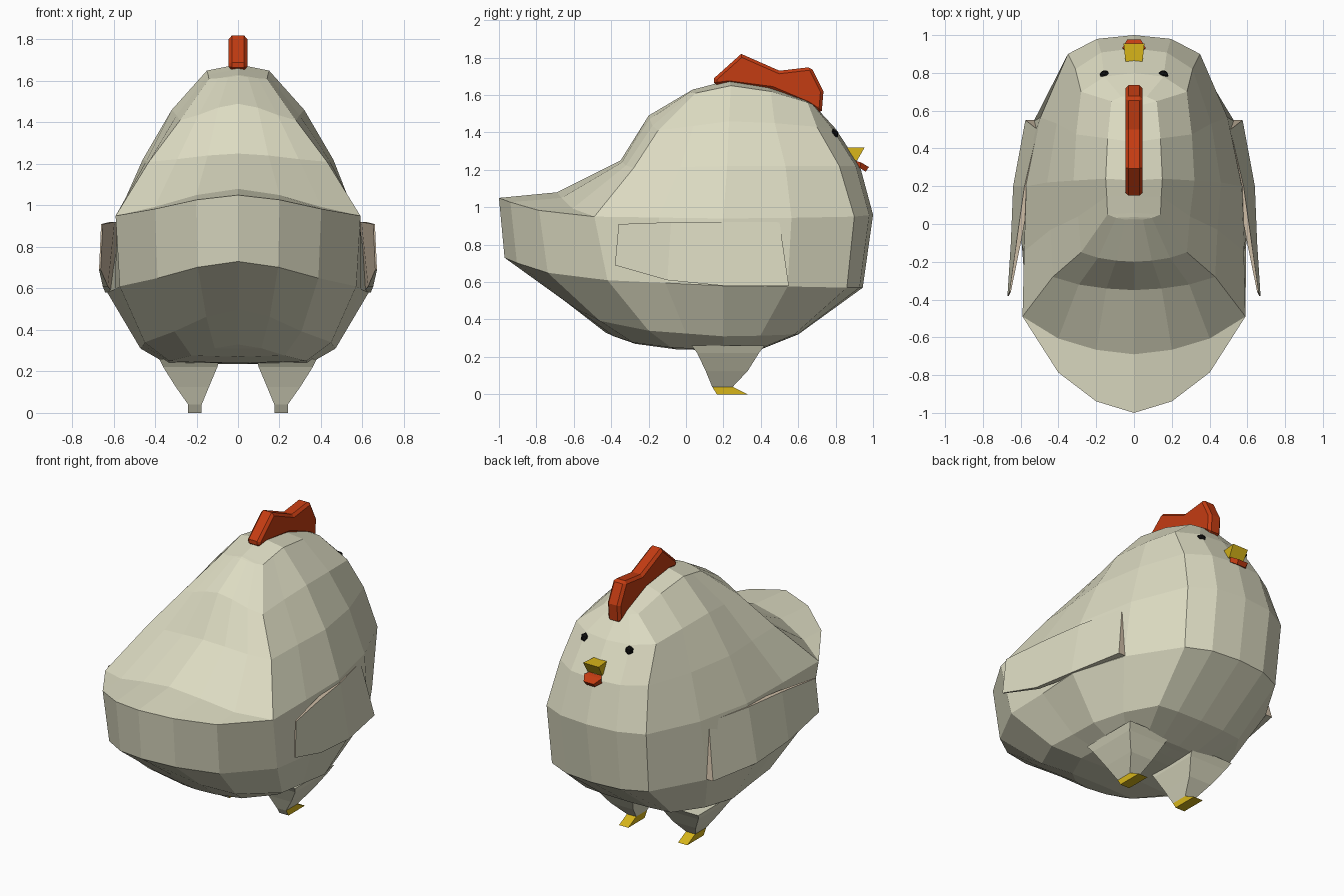
import bpy, bmesh
from mathutils import Vector

if "Cube" in bpy.data.objects:
    bpy.data.objects.remove(bpy.data.objects["Cube"])


def material(name, rgb):
    m = bpy.data.materials.new(name)
    m.diffuse_color = (*rgb, 1)
    m.use_nodes = True
    m.node_tree.nodes["Principled BSDF"].inputs["Base Color"].default_value = m.diffuse_color
    return m


CREAM = material("cream_feathers", (0.72, 0.71, 0.54))
BEIGE = material("beige_underwing", (0.62, 0.51, 0.38))
RED = material("comb_red", (0.55, 0.045, 0.006))
YELLOW = material("beak_yellow", (0.68, 0.46, 0.01))
BLACK = material("eye_black", (0.004, 0.004, 0.004))


def finish(name, bm, mats, rule=None):
    """Clean the mesh, colour faces by rule and link the object."""
    bmesh.ops.remove_doubles(bm, verts=bm.verts, dist=0.0005)
    bmesh.ops.recalc_face_normals(bm, faces=bm.faces)
    bm.normal_update()
    if rule:
        for f in bm.faces:
            f.material_index = rule(f)
    me = bpy.data.meshes.new(name)
    bm.to_mesh(me)
    bm.free()
    ob = bpy.data.objects.new(name, me)
    for m in mats:
        me.materials.append(m)
    bpy.context.collection.objects.link(ob)
    return ob


def loft(name, rings, mats, closed=True, caps=True, rule=None):
    """Join rings of equal point count with quads."""
    bm = bmesh.new()
    rows = [[bm.verts.new(p) for p in r] for r in rings]
    n = len(rows[0])
    for a, b in zip(rows, rows[1:]):
        for i in range(n):
            j = (i + 1) % n
            bm.faces.new((a[i], a[j], b[j], b[i]))
    if caps:
        bm.faces.new(rows[0])
        bm.faces.new(rows[-1])
    return finish(name, bm, mats, rule)


def prism(name, outline, half_front, half_back, mats):
    """Side outline (y, z) widened along x, tapering from back to front."""
    y0, y1 = min(p[0] for p in outline), max(p[0] for p in outline)

    def side(s):
        return [(s * (half_back + (half_front - half_back) * (y - y0) / (y1 - y0)), y, z)
                for y, z in outline]
    return loft(name, [side(-1), side(1)], mats)


def mix(a, b, tx, ty, tz):
    return Vector((a.x + (b.x - a.x) * tx, a.y + (b.y - a.y) * ty, a.z + (b.z - a.z) * tz))


def body_ring(front, corner, side, rear_corner, rear):
    """Full ring from five guide points, rounded between them and mirrored."""
    f, r = Vector((0, *front)), Vector((0, *rear))
    c, s, b = Vector(corner), Vector(side), Vector(rear_corner)
    half = [f, mix(f, c, 0.56, 0.2, 0.2), c, mix(c, s, 0.66, 0.48, 0.66), s,
            mix(s, b, 0.6, 0.5, 0.5), b, mix(b, r, 0.32, 0.58, 0.33),
            mix(b, r, 0.66, 0.88, 0.77), r]
    return half + [Vector((-p.x, p.y, p.z)) for p in half[-2:0:-1]]


# Body, from the belly ridge up to the crown ridge
belly = [
    ((0.40, 0.24), (0, 0.35, 0.24), (0, 0.2, 0.235), (0, -0.05, 0.24), (-0.43, 0.33)),
    ((0.40, 0.24), (0.22, 0.38, 0.24), (0.34, 0.2, 0.235), (0.33, -0.08, 0.25), (-0.43, 0.33)),
    ((0.60, 0.32), (0.30, 0.58, 0.32), (0.47, 0.2, 0.31), (0.45, -0.2, 0.34), (-0.65, 0.50)),
    ((0.945, 0.57), (0.34, 0.86, 0.57), (0.63, 0.2, 0.58), (0.57, -0.42, 0.61), (-0.97, 0.73)),
]
middle = ((1.0, 0.96), (0.35, 0.9, 0.95), (0.57, 0.2, 0.94), (0.59, -0.49, 0.95), (-1.0, 1.05))
tail_top = middle[:4] + ((-0.69, 1.08),)
crown = [
    ((0.93, 1.22), (0.31, 0.82, 1.22), (0.46, 0.22, 1.22), (0.43, -0.28, 1.21), (-0.35, 1.25)),
    ((0.80, 1.42), (0.28, 0.70, 1.43), (0.32, 0.23, 1.46), (0.28, -0.15, 1.41), (-0.2, 1.49)),
    ((0.68, 1.55), (0.12, 0.65, 1.56), (0.15, 0.24, 1.65), (0.14, 0.05, 1.61), (0.02, 1.62)),
    ((0.68, 1.55), (0, 0.62, 1.58), (0, 0.23, 1.68), (0, 0.06, 1.635), (0.02, 1.62)),
]
loft("body", [body_ring(*g) for g in belly + [middle, tail_top] + crown], [CREAM], caps=False)

# Wings: thin flaps spreading away from the body towards the tail
wing_top = [(0.51, 0.5, 0.92), (0.58, 0.2, 0.92), (0.62, -0.08, 0.92), (0.66, -0.36, 0.91)]
wing_low = [(0.575, 0.55, 0.58), (0.64, 0.2, 0.58), (0.652, -0.1, 0.61), (0.67, -0.38, 0.69)]
for sx, tag in ((1, "right"), (-1, "left")):
    rings = []
    for i, (t, l) in enumerate(zip(wing_top, wing_low)):
        d = (0.05, 0.035, 0.025, 0.008)[i]
        rings.append([(sx * (p[0] - k), p[1], p[2]) for p, k in ((t, 0), (l, 0), (l, d), (t, d))])
    loft(tag + "_wing", rings, [CREAM, BEIGE],
         rule=lambda f: 0 if f.normal.x * sx > 0.4 or f.normal.z < -0.6 else 1)

    # Thigh tapering to the ankle
    def rect(x0, x1, y0, y1, z):
        return [(sx * x, y, z) for x, y in ((x0, y0), (x1, y0), (x1, y1), (x0, y1))]
    loft(tag + "_leg", [rect(0.09, 0.38, 0.03, 0.42, 0.26), rect(0.10, 0.36, 0.06, 0.39, 0.22),
                        rect(0.14, 0.30, 0.105, 0.33, 0.125),
                        rect(0.175, 0.24, 0.14, 0.25, 0.04)], [CREAM])

    # Foot with a toe pointing forward
    loft(tag + "_foot", [rect(0.175, 0.24, 0.14, 0.25, 0.04), rect(0.175, 0.24, 0.165, 0.33, 0)],
         [YELLOW, CREAM], rule=lambda f: 1 if f.normal.y < -0.5 else 0)

    # Eye
    bm = bmesh.new()
    bmesh.ops.create_icosphere(bm, subdivisions=1, radius=0.03)
    bmesh.ops.translate(bm, verts=bm.verts, vec=(sx * 0.155, 0.787, 1.39))
    finish(tag + "_eye", bm, [BLACK])

# Comb with two points and chamfered rims
comb = prism("comb", [(0.15, 1.65), (0.15, 1.69), (0.295, 1.82), (0.5, 1.73), (0.67, 1.75),
                      (0.735, 1.62), (0.725, 1.5), (0.65, 1.55), (0.46, 1.63), (0.23, 1.66)],
             0.045, 0.045, [RED])
bevel = comb.modifiers.new("chamfer", "BEVEL")
bevel.width = 0.016
bevel.segments = 1
bevel.limit_method = "ANGLE"
bevel.angle_limit = 1.2

# Beak and the wattle beneath it
prism("beak", [(0.86, 1.32), (0.955, 1.32), (0.915, 1.25), (0.88, 1.25)], 0.055, 0.045, [YELLOW])
loft("wattle", [[(-0.035, 0.90, 1.25), (0.035, 0.90, 1.25), (0.035, 0.90, 1.22), (-0.035, 0.90, 1.22)],
                [(-0.06, 0.935, 1.24), (0.06, 0.935, 1.24), (0.06, 0.93, 1.21), (-0.06, 0.93, 1.21)],
                [(-0.035, 0.978, 1.215), (0.035, 0.978, 1.215), (0.03, 0.96, 1.19), (-0.03, 0.96, 1.19)]],
     [RED])
